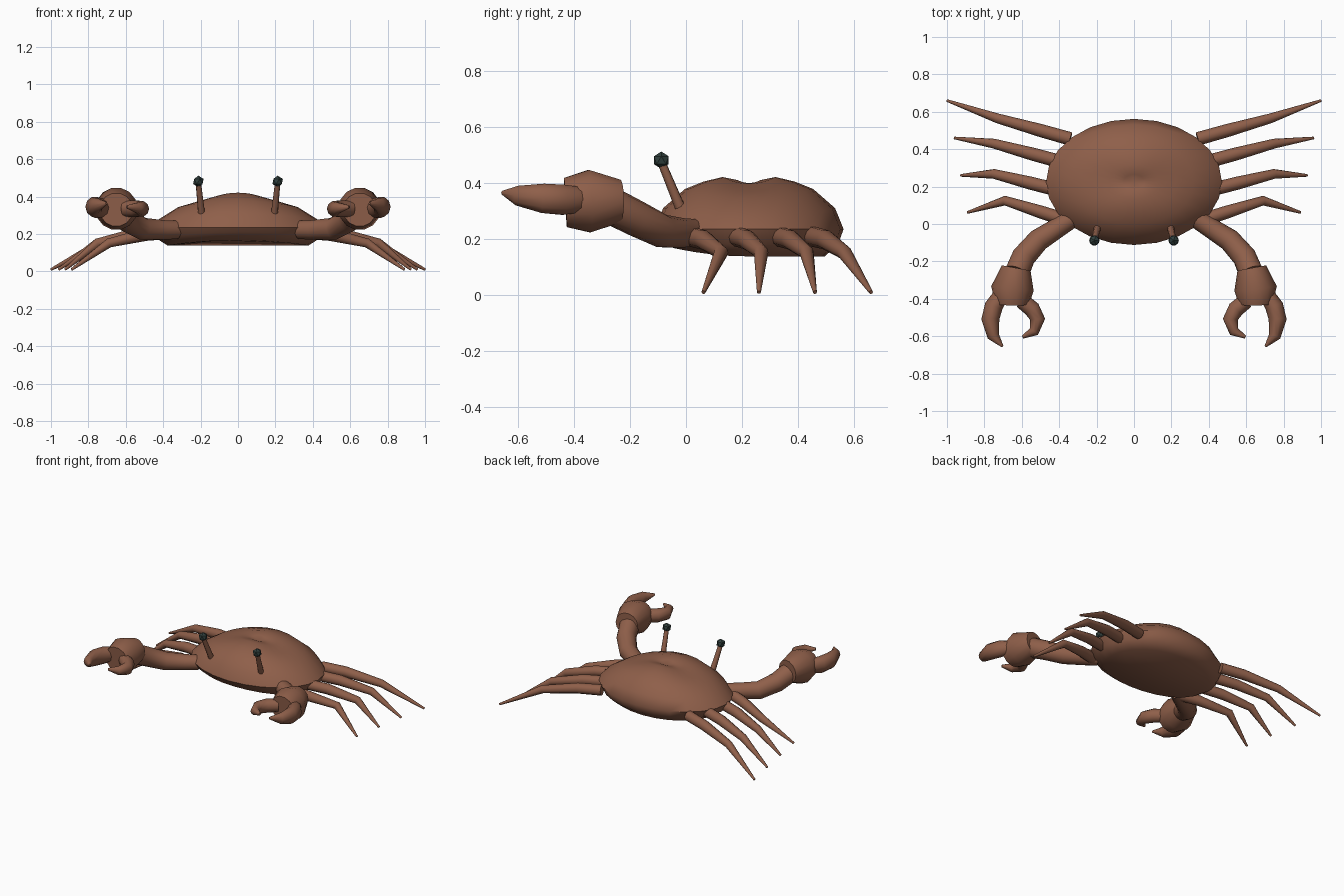
import bpy, bmesh, math
from mathutils import Vector

if "Cube" in bpy.data.objects:
    bpy.data.objects.remove(bpy.data.objects["Cube"])


def material(name, rgb):
    m = bpy.data.materials.new(name)
    m.diffuse_color = (*rgb, 1)
    m.use_nodes = True
    m.node_tree.nodes["Principled BSDF"].inputs["Base Color"].default_value = m.diffuse_color
    return m


BROWN = material("shell brown", (0.275, 0.115, 0.068))
DARK = material("dark green grey", (0.03, 0.05, 0.046))


def finish(bm, name, mat, angle=40):
    bmesh.ops.recalc_face_normals(bm, faces=bm.faces[:])
    me = bpy.data.meshes.new(name)
    bm.to_mesh(me)
    bm.free()
    me.materials.append(mat)
    ob = bpy.data.objects.new(name, me)
    bpy.context.collection.objects.link(ob)
    bpy.ops.object.select_all(action='DESELECT')
    ob.select_set(True)
    bpy.context.view_layer.objects.active = ob
    bpy.ops.object.shade_smooth_by_angle(angle=math.radians(angle))
    return ob


def bridge(bm, rings):
    n = len(rings[0])
    for a, b in zip(rings, rings[1:]):
        for i in range(n):
            j = (i + 1) % n
            bm.faces.new((a[i], a[j], b[j], b[i]))


def tube(name, stations, side, mat=BROWN, sides=10, tall=1.0, angle=40):
    """Tapered tube through (x, y, z, radius) stations, mirrored by side."""
    pts = [Vector((side * s[0], s[1], s[2])) for s in stations]
    bm = bmesh.new()
    rings = []
    for i, p in enumerate(pts):
        t = (pts[min(i + 1, len(pts) - 1)] - pts[max(i - 1, 0)]).normalized()
        u = t.cross(Vector((0, 0, 1))).normalized()
        v = u.cross(t)
        r = stations[i][3]
        rings.append([bm.verts.new(p + u * r * math.cos(a) + v * r * tall * math.sin(a))
                      for a in (math.tau * k / sides for k in range(sides))])
    bridge(bm, rings)
    bm.faces.new(rings[0])
    bm.faces.new(rings[-1])
    return finish(bm, name, mat, angle)


# Domed shell with flat belly and a dimple on top: (scale, height)
bm = bmesh.new()
N = 24
rings = []
for s, z in [(0.80, 0.138), (0.94, 0.18), (1.0, 0.235), (0.91, 0.31),
             (0.68, 0.378), (0.48, 0.405), (0.28, 0.421), (0.12, 0.41)]:
    ring = []
    for k in range(N):
        a = math.tau * k / N
        droop = 0.034 * math.cos(a) ** 2 * min(1, s / 0.4) if z > 0.3 else 0
        front = 0.03 * max(0, -math.sin(a)) ** 2 if z < 0.2 else 0
        ring.append(bm.verts.new((0.47 * s * math.cos(a),
                                  0.225 + 0.337 * s * math.sin(a), z - droop + front)))
    rings.append(ring)
bridge(bm, rings)
bm.faces.new(rings[0])
tip = bm.verts.new((0, 0.225, 0.392))
for i in range(N):
    bm.faces.new((rings[-1][i], rings[-1][(i + 1) % N], tip))
finish(bm, "shell", BROWN, 50)

# Walking legs: base, knee and tip in plan
LEGS = [((0.34, 0.455), (0.73, 0.565), (1.0, 0.66)),
        ((0.40, 0.335), (0.75, 0.43), (0.96, 0.46)),
        ((0.42, 0.185), (0.75, 0.268), (0.925, 0.26)),
        ((0.36, 0.02), (0.69, 0.125), (0.89, 0.062))]

for side, label in ((-1, "left"), (1, "right")):
    for n, (b, k, t) in enumerate(LEGS, 1):
        h = [b[i] + (k[i] - b[i]) * 0.4 for i in (0, 1)]
        tube(f"{label}_leg_{n}", [(*b, 0.208, 0.036), (*h, 0.197, 0.035),
                                  (*k, 0.152, 0.026), (*t, 0.01, 0.007)], side)
    # Front arm
    tube(f"{label}_arm", [(0.33, 0.03, 0.222, 0.05), (0.40, -0.015, 0.222, 0.053),
                          (0.51, -0.085, 0.228, 0.06), (0.59, -0.175, 0.272, 0.064),
                          (0.625, -0.26, 0.315, 0.066)], side, sides=14)
    # Palm
    tube(f"{label}_palm", [(0.63, -0.235, 0.335, 0.078), (0.65, -0.345, 0.335, 0.114),
                           (0.651, -0.43, 0.33, 0.09)], side, sides=14)
    # Pincer fingers
    tube(f"{label}_outer_finger", [(0.715, -0.385, 0.34, 0.042), (0.75, -0.44, 0.34, 0.049),
                                   (0.768, -0.51, 0.345, 0.048), (0.752, -0.60, 0.355, 0.032),
                                   (0.703, -0.655, 0.365, 0.006)], side, tall=1.15, angle=50)
    tube(f"{label}_inner_finger", [(0.60, -0.41, 0.335, 0.042), (0.545, -0.455, 0.335, 0.044),
                                   (0.515, -0.51, 0.335, 0.04), (0.535, -0.575, 0.34, 0.028),
                                   (0.595, -0.605, 0.345, 0.008)], side, tall=1.05, angle=50)
    # Eye on a stalk
    tube(f"{label}_eye_stalk", [(0.195, -0.02, 0.31, 0.019), (0.212, -0.088, 0.475, 0.015)],
         side, sides=8, angle=60)
    bm = bmesh.new()
    bmesh.ops.create_icosphere(bm, subdivisions=1, radius=0.031)
    bmesh.ops.translate(bm, vec=(side * 0.212, -0.088, 0.481), verts=bm.verts[:])
    finish(bm, f"{label}_eye", DARK, 20)
